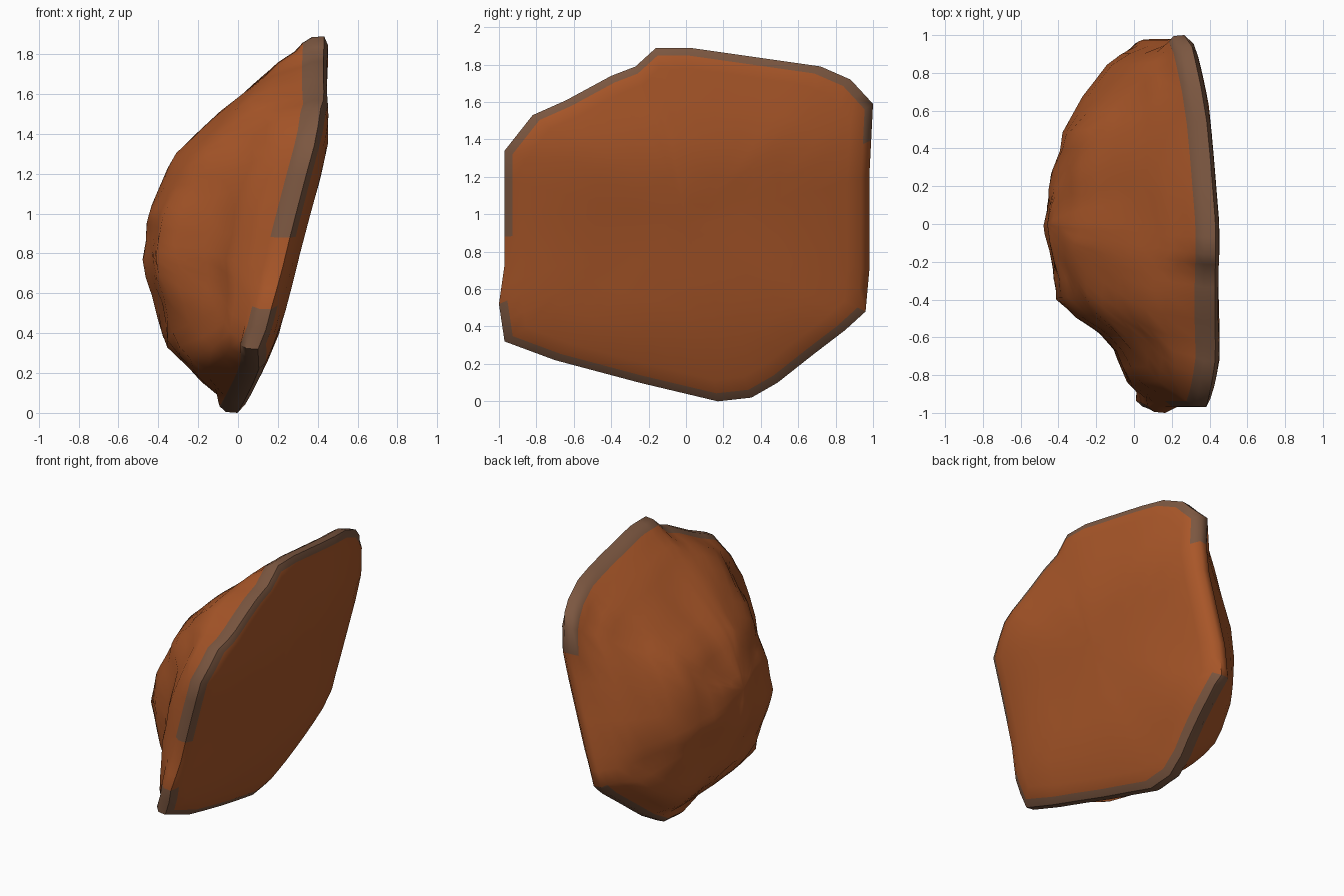
import bpy, bmesh, math
from mathutils import Vector, noise

cube = bpy.data.objects.get("Cube")
if cube:
    bpy.data.objects.remove(cube, do_unlink=True)


def material(name, rgb):
    m = bpy.data.materials.new(name)
    m.use_nodes = True
    m.diffuse_color = (*rgb, 1)
    bsdf = m.node_tree.nodes["Principled BSDF"]
    bsdf.inputs["Base Color"].default_value = (*rgb, 1)
    bsdf.inputs["Roughness"].default_value = 0.8
    return m


def lerp_table(table, t):
    if t <= table[0][0]:
        return table[0][1]
    for (a, va), (b, vb) in zip(table, table[1:]):
        if t <= b:
            return va + (vb - va) * (t - a) / (b - a)
    return table[-1][1]


# Outline of the slab in (y, z)
OUTLINE = [(-.97, 1.34), (-.82, 1.53), (-.64, 1.61), (-.40, 1.74), (-.27, 1.79),
           (-.16, 1.89), (.02, 1.89), (.37, 1.84), (.72, 1.79), (.88, 1.72),
           (1.0, 1.59), (.98, 1.2), (.98, .7), (.96, .48), (.85, .38), (.68, .25),
           (.49, .1), (.35, .02), (.17, 0), (-.25, .1), (-.7, .22), (-.97, .32),
           (-1, .52), (-.97, .73), (-.97, 1.03)]
# Flat face: x by height, and how far it falls back by depth
FACE = [(0, .04), (.4, .21), (.7, .29), (1, .36), (1.35, .455), (1.9, .465)]
FALL = [(-1, .05), (-.7, 0), (0, .01), (.4, .04), (.6, .06), (.94, .13), (1, .17)]
# Thickness of the bulge by height and by depth
THICK_Z = [(0, .1), (.1, .2), (.2, .35), (.35, .54), (.6, .69), (.78, .78), (1, .81),
           (1.1, .78), (1.3, .76), (1.4, .67), (1.6, .43), (1.75, .26), (1.89, .1)]
THICK_Y = [(-1, .14), (-.84, .38), (-.6, .61), (-.52, .75), (-.4, .89), (-.2, .96),
           (0, 1), (.2, .94), (.5, .82), (.6, .7), (.72, .58), (.85, .43), (.97, .25)]
CENTRE = (0, .95)


def face_x(y, z):
    bump = noise.noise(Vector((5, y * 2.2, z * 2.2))) * .012
    return lerp_table(FACE, z) - lerp_table(FALL, y) + bump


def bulge_x(y, z, r):
    t = lerp_table(THICK_Z, z) * lerp_table(THICK_Y, y)
    t *= min(1, .4 + (1 - r) * 6)
    rough = noise.noise(Vector((1, y * 4, z * 4))) * .035
    return face_x(y, z) - max(.12, t + rough * min(1, (1 - r) * 5))


# Outline with a midpoint on each edge
points = []
for a, b in zip(OUTLINE, OUTLINE[1:] + OUTLINE[:1]):
    points += [a, ((a[0] + b[0]) / 2, (a[1] + b[1]) / 2)]

bm = bmesh.new()


def ring(r, x_of):
    verts = []
    for py, pz in points:
        y = CENTRE[0] + (py - CENTRE[0]) * r
        z = CENTRE[1] + (pz - CENTRE[1]) * r
        verts.append(bm.verts.new((x_of(y, z), y, z)))
    return verts


def is_skin(c):
    return c.z > 1.38 or c.z < .5 or (c.y < 0 and c.z > .84)


def bridge(a, b, skin=False):
    n = len(a)
    for i in range(n):
        j = (i + 1) % n
        f = bm.faces.new((a[i], a[j], b[j], b[i]))
        f.material_index = int(skin and is_skin(f.calc_center_median()))


def cap(verts, x_of):
    tip = bm.verts.new((x_of(*CENTRE), *CENTRE))
    for i, v in enumerate(verts):
        bm.faces.new((v, verts[(i + 1) % len(verts)], tip))


# Skin rim round the edge
front_edge = ring(.955, lambda y, z: face_x(y, z) - .005)
crest_front = ring(1, lambda y, z: face_x(y, z) - .025)
crest_back = ring(.995, lambda y, z: face_x(y, z) - .085)
back_edge = ring(.965, lambda y, z: face_x(y, z) - .13)
for a, b in ((front_edge, crest_front), (crest_front, crest_back), (crest_back, back_edge)):
    bridge(a, b, skin=True)

# Flat cut face
previous = front_edge
for r in (.88, .7, .5, .3, .12):
    current = ring(r, face_x)
    bridge(previous, current)
    previous = current
cap(previous, face_x)

# Rough bulging back
previous = back_edge
for r in (.92, .86, .78, .69, .6, .5, .4, .3, .2, .1):
    current = ring(r, lambda y, z: bulge_x(y, z, r))
    bridge(previous, current)
    previous = current
cap(previous, lambda y, z: bulge_x(y, z, 0))

bmesh.ops.recalc_face_normals(bm, faces=bm.faces)
mesh = bpy.data.meshes.new("wedge")
bm.to_mesh(mesh)
bm.free()
mesh.materials.append(material("orange brown", (.40, .095, .022)))
mesh.materials.append(material("grey brown skin", (.20, .095, .052)))
wedge = bpy.data.objects.new("wedge", mesh)
bpy.context.collection.objects.link(wedge)
bpy.context.view_layer.objects.active = wedge
wedge.select_set(True)
bpy.ops.object.shade_smooth_by_angle(angle=math.radians(50))
